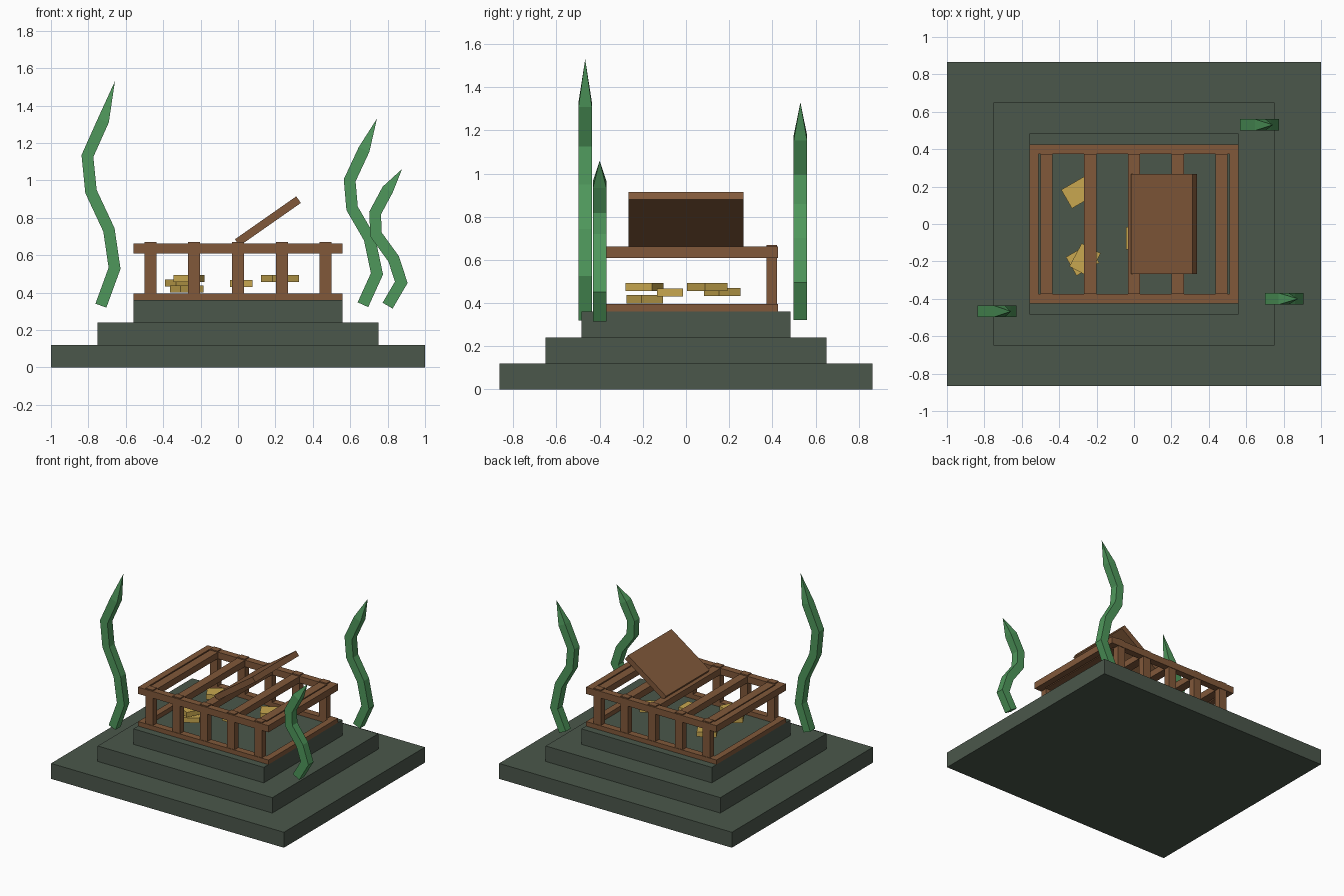
import bpy, bmesh
from math import radians
from mathutils import Vector, Matrix

cube = bpy.data.objects.get("Cube")
if cube:
    bpy.data.objects.remove(cube, do_unlink=True)


def material(name, rgb):
    m = bpy.data.materials.new(name)
    m.use_nodes = True
    col = (*rgb, 1)
    m.diffuse_color = col
    m.node_tree.nodes["Principled BSDF"].inputs["Base Color"].default_value = col
    return m


STONE = material("mossy stone", (0.07, 0.095, 0.07))
WOOD = material("brown wood", (0.22, 0.099, 0.042))
GOLD = material("gold", (0.58, 0.39, 0.08))
KELP = material("kelp green", (0.077, 0.31, 0.105))


def finish(name, bm, mat):
    bmesh.ops.recalc_face_normals(bm, faces=bm.faces)
    me = bpy.data.meshes.new(name)
    bm.to_mesh(me)
    bm.free()
    me.materials.append(mat)
    ob = bpy.data.objects.new(name, me)
    bpy.context.collection.objects.link(ob)
    return ob


def box(name, center, size, mat, angle=0, axis='Z'):
    bm = bmesh.new()
    bmesh.ops.create_cube(bm, size=1, matrix=Matrix.Translation(center)
                          @ Matrix.Rotation(radians(angle), 4, axis)
                          @ Matrix.Diagonal((*size, 1)))
    return finish(name, bm, mat)


# Stepped stone base
for i, (hx, hy) in enumerate([(1, 0.865), (0.75, 0.65), (0.56, 0.483)]):
    box(f"stone_step_{i + 1}", (0, 0, 0.06 + 0.12 * i), (2 * hx, 2 * hy, 0.12), STONE)

# Crate rails, bottom and top
for level, z, h in [("bottom", 0.377, 0.036), ("top", 0.636, 0.052)]:
    for side, s in [("front", -1), ("back", 1)]:
        box(f"{side}_{level}_rail", (0, 0.4 * s, z), (1.12, 0.052, h), WOOD)
    for side, s in [("right", -1), ("left", 1)]:
        box(f"{side}_{level}_rail", (0.535 * s, 0, z), (0.05, 0.75, h), WOOD)

# Posts and the beams that join them
for i in range(5):
    x = -0.468 + 0.234 * i
    for side, s in [("front", -1), ("back", 1)]:
        box(f"{side}_post_{i + 1}", (x, 0.397 * s, 0.516), (0.064, 0.05, 0.308), WOOD)
    box(f"cross_beam_{i + 1}", (x, 0, 0.636), (0.066, 0.75, 0.05), WOOD)

# Open lid
box("tilted_lid", (0.16, 0, 0.782), (0.4, 0.535, 0.043), WOOD, -35, 'Y')

# Gold pieces: x, y, z, turn
for i, (x, y, z, turn) in enumerate([(-0.275, -0.192, 0.418, 30),
                                     (-0.262, -0.192, 0.475, 62),
                                     (-0.3, 0.168, 0.452, 30),
                                     (0.017, -0.075, 0.449, 0),
                                     (0.225, 0.098, 0.475, 30)]):
    size = (0.12, 0.12, 0.038) if turn == 0 else (0.14, 0.115, 0.038)
    if i == 4:
        size = (0.165, 0.12, 0.038)
    box(f"gold_piece_{i + 1}", (x, y, z), size, GOLD, turn)


def kelp(name, y, path, half=0.031):
    """Square ribbon swept along an x-z path, ending in a point."""
    pts = [Vector((x, 0, z)) for x, z in path]
    bm = bmesh.new()
    rings = []
    for i, p in enumerate(pts[:-1]):
        ahead = (pts[i + 1] - p).normalized()
        behind = (p - pts[i - 1]).normalized() if i else ahead
        t = (ahead + behind).normalized()
        side = Vector((t.z, 0, -t.x)) * half / max(t.dot(ahead), 0.7)
        rings.append([bm.verts.new(p + side * a + Vector((0, y + half * b, 0)))
                      for a, b in [(-1, -1), (1, -1), (1, 1), (-1, 1)]])
    bm.faces.new(rings[0])
    for lo, hi in zip(rings, rings[1:]):
        for k in range(4):
            n = (k + 1) % 4
            bm.faces.new((lo[k], lo[n], hi[n], hi[k]))
    tip = bm.verts.new(pts[-1] + Vector((0, y, 0)))
    for k in range(4):
        bm.faces.new((rings[-1][k], rings[-1][(k + 1) % 4], tip))
    return finish(name, bm, KELP)


# Three strands of kelp
kelp("tall_kelp", -0.467, [(-0.733, 0.33), (-0.66, 0.53), (-0.69, 0.735), (-0.786, 0.94),
                           (-0.805, 1.13), (-0.72, 1.32), (-0.658, 1.53)])
kelp("back_kelp", 0.53, [(0.668, 0.335), (0.743, 0.5), (0.703, 0.69), (0.61, 0.85),
                         (0.597, 1.0), (0.674, 1.165), (0.743, 1.33)])
kelp("short_kelp", -0.4, [(0.8, 0.33), (0.873, 0.455), (0.832, 0.58), (0.738, 0.71),
                          (0.733, 0.825), (0.8, 0.95), (0.877, 1.06)])
